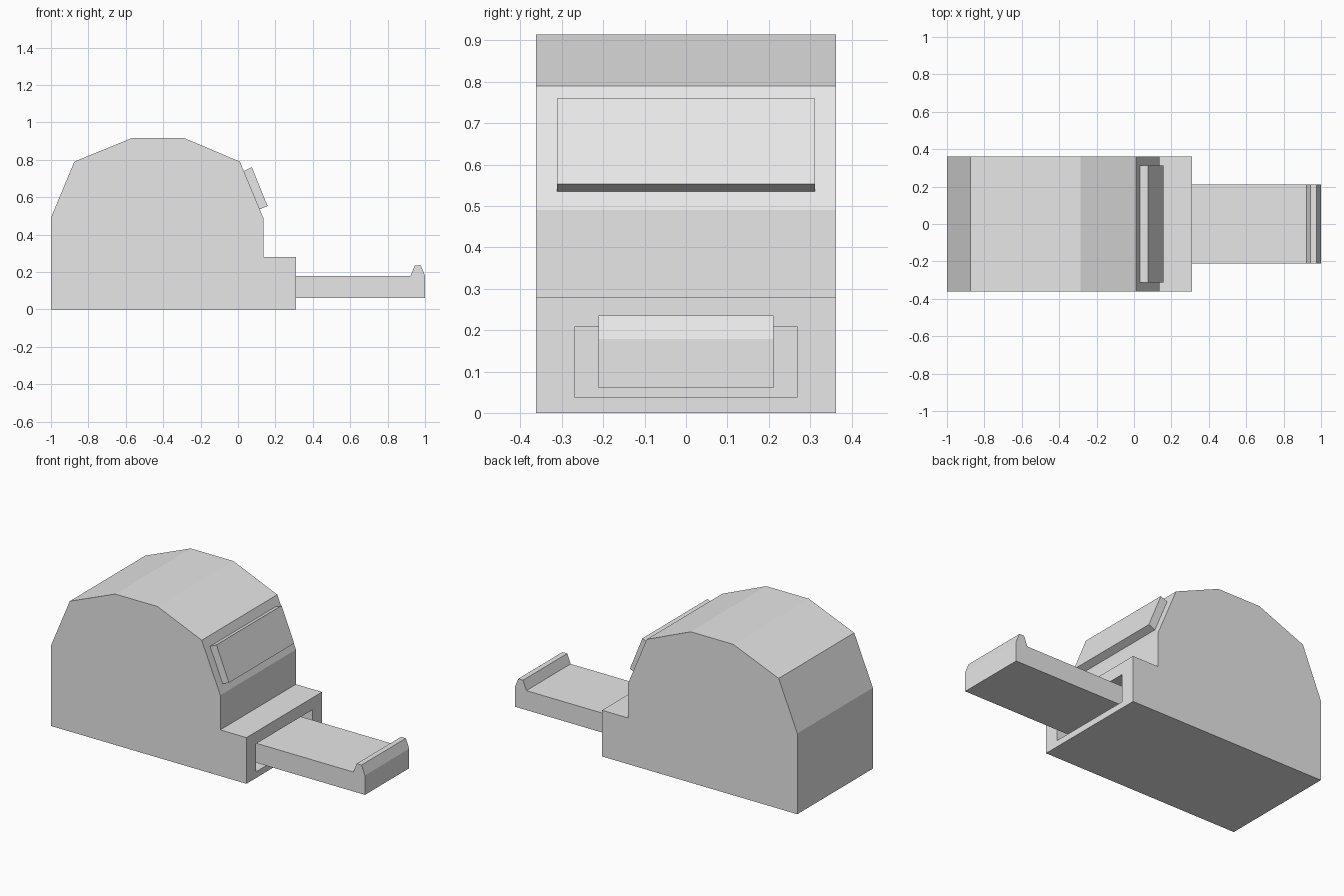
import bpy
import bmesh

cube = bpy.data.objects.get("Cube")
if cube:
    bpy.data.objects.remove(cube, do_unlink=True)

grey = bpy.data.materials.new("light_grey")
grey.use_nodes = True
grey.diffuse_color = (0.8, 0.8, 0.8, 1)
grey.node_tree.nodes["Principled BSDF"].inputs["Base Color"].default_value = grey.diffuse_color


def extruded_profile(points, half_width):
    """Sweep an x-z outline across y, centred on y = 0."""
    bm = bmesh.new()
    face = bm.faces.new([bm.verts.new((x, -half_width, z)) for x, z in points])
    swept = bmesh.ops.extrude_face_region(bm, geom=[face], use_keep_orig=True)["geom"]
    verts = [v for v in swept if isinstance(v, bmesh.types.BMVert)]
    bmesh.ops.translate(bm, verts=verts, vec=(0, 2 * half_width, 0))
    bmesh.ops.recalc_face_normals(bm, faces=bm.faces)
    return bm


def finish(bm, name):
    mesh = bpy.data.meshes.new(name)
    bm.to_mesh(mesh)
    bm.free()
    mesh.materials.append(grey)
    obj = bpy.data.objects.new(name, mesh)
    bpy.context.collection.objects.link(obj)
    return obj


# Case: faceted dome with a stepped nose
case = extruded_profile([(-1, 0), (0.31, 0), (0.31, 0.28), (0.135, 0.28), (0.135, 0.49),
                         (0.01, 0.79), (-0.285, 0.915), (-0.57, 0.915),
                         (-0.875, 0.79), (-1, 0.49)], 0.362)

# Slot: inset the nose face to the opening size, then push it inward
mouth = max(case.faces, key=lambda f: f.calc_center_median().x)
bmesh.ops.inset_individual(case, faces=[mouth], thickness=0.04)
for v in mouth.verts:
    v.co.y = 0.27 if v.co.y > 0 else -0.27
    v.co.z = 0.207 if v.co.z > 0.14 else 0.038
back = bmesh.ops.extrude_discrete_faces(case, faces=[mouth])["faces"][0]
rim = list(back.verts)
bmesh.ops.translate(case, verts=rim, vec=(-0.31, 0, 0))
# Join the slot walls between the opening and the back
opening = [e for e in case.edges if e.is_boundary]
bmesh.ops.bridge_loops(case, edges=opening)
bmesh.ops.recalc_face_normals(case, faces=case.faces)
finish(case, "case")

# Lock button lying on the sloped front
finish(extruded_profile([(0.031, 0.74), (0.074, 0.76), (0.158, 0.553),
                         (0.115, 0.535)], 0.312), "lock_button")

# Blade with the upturned hook at its tip
finish(extruded_profile([(0, 0.06), (1, 0.06), (1, 0.178), (0.977, 0.235),
                         (0.945, 0.235), (0.922, 0.178), (0, 0.178)], 0.212), "blade")
